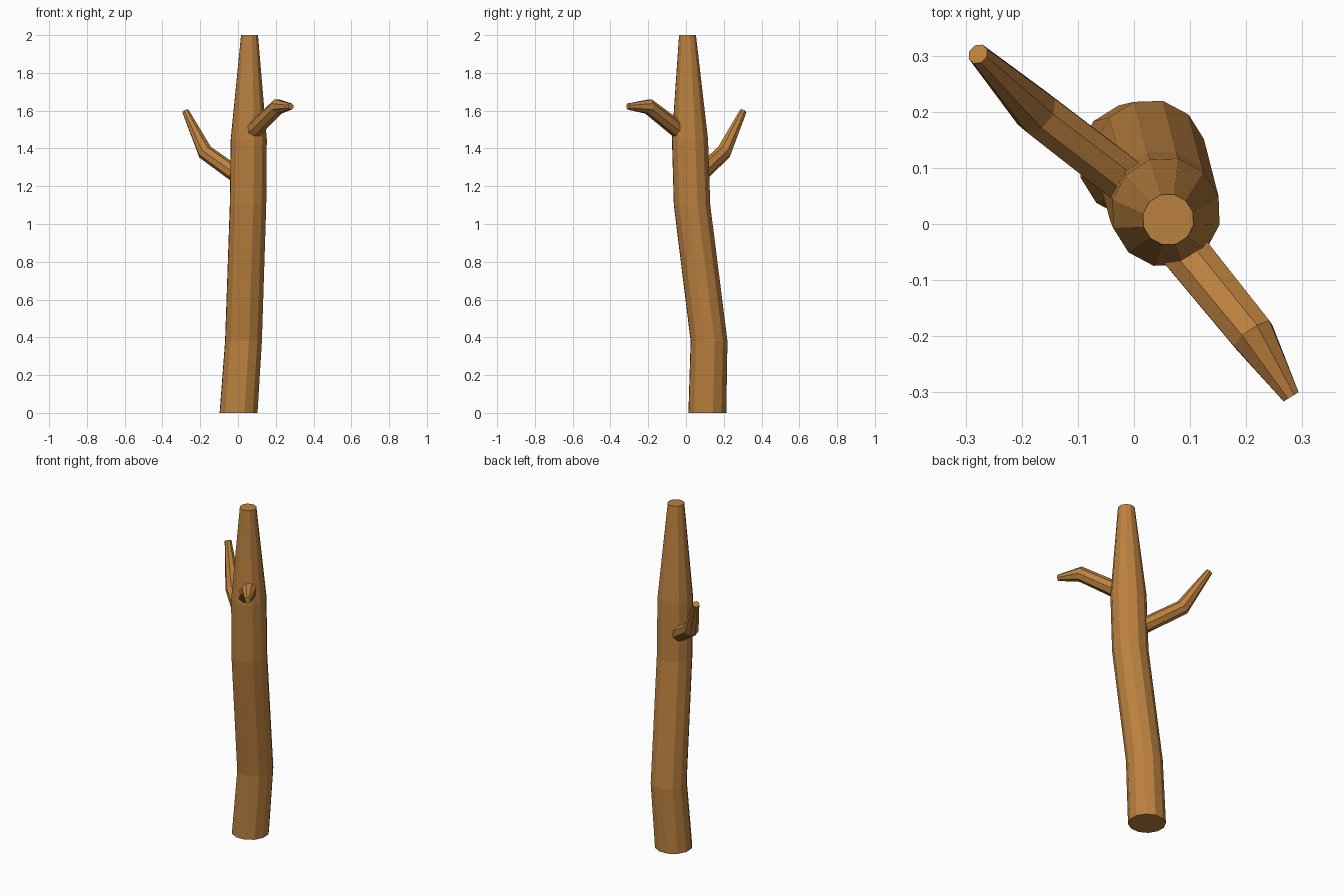
import bpy, bmesh, math
from mathutils import Vector

if "Cube" in bpy.data.objects:
    bpy.data.objects.remove(bpy.data.objects["Cube"])

bark = bpy.data.materials.new("bark")
bark.diffuse_color = (0.5, 0.22, 0.05, 1)
bark.use_nodes = True
bark.node_tree.nodes["Principled BSDF"].inputs["Base Color"].default_value = bark.diffuse_color


def limb(name, stations, sides, phase=0.0, level=False):
    """Faceted tapered tube through (x, y, z, radius) stations."""
    pts = [Vector(s[:3]) for s in stations]
    bm = bmesh.new()
    rings = []
    for i, p in enumerate(pts):
        # Ring plane: horizontal, or mitred between neighbouring segments
        t = Vector((0, 0, 1))
        if not level:
            t = Vector((0, 0, 0))
            if i > 0:
                t += (p - pts[i - 1]).normalized()
            if i < len(pts) - 1:
                t += (pts[i + 1] - p).normalized()
            t.normalize()
        if level:
            u = Vector((1, 0, 0))
        else:
            u = Vector((0, 0, 1)).cross(t).normalized()
        v = t.cross(u)
        ring = []
        for k in range(sides):
            a = phase + 2 * math.pi * k / sides
            ring.append(bm.verts.new(p + stations[i][3] * (u * math.cos(a) + v * math.sin(a))))
        rings.append(ring)
    for a, b in zip(rings, rings[1:]):
        for k in range(sides):
            n = (k + 1) % sides
            bm.faces.new((a[k], a[n], b[n], b[k]))
    bm.faces.new(rings[0][::-1])
    bm.faces.new(rings[-1])
    bmesh.ops.recalc_face_normals(bm, faces=bm.faces)
    mesh = bpy.data.meshes.new(name)
    bm.to_mesh(mesh)
    bm.free()
    mesh.materials.append(bark)
    obj = bpy.data.objects.new(name, mesh)
    bpy.context.collection.objects.link(obj)
    return obj


# Bent trunk
limb("trunk", [
    (0.003, 0.113, 0.00, 0.103),
    (0.029, 0.122, 0.38, 0.100),
    (0.053, 0.032, 1.10, 0.099),
    (0.057, 0.021, 1.45, 0.098),
    (0.061, 0.008, 2.00, 0.046),
], 12, math.radians(17), level=True)

# Back-left branch
limb("left_branch", [
    (0.020, 0.050, 1.24, 0.044),
    (-0.174, 0.200, 1.38, 0.042),
    (-0.278, 0.303, 1.597, 0.019),
], 8, math.radians(22.5))

# Front-right branch
limb("right_branch", [
    (0.055, -0.005, 1.47, 0.046),
    (0.212, -0.198, 1.622, 0.042),
    (0.280, -0.308, 1.622, 0.017),
], 8, math.radians(22.5))
